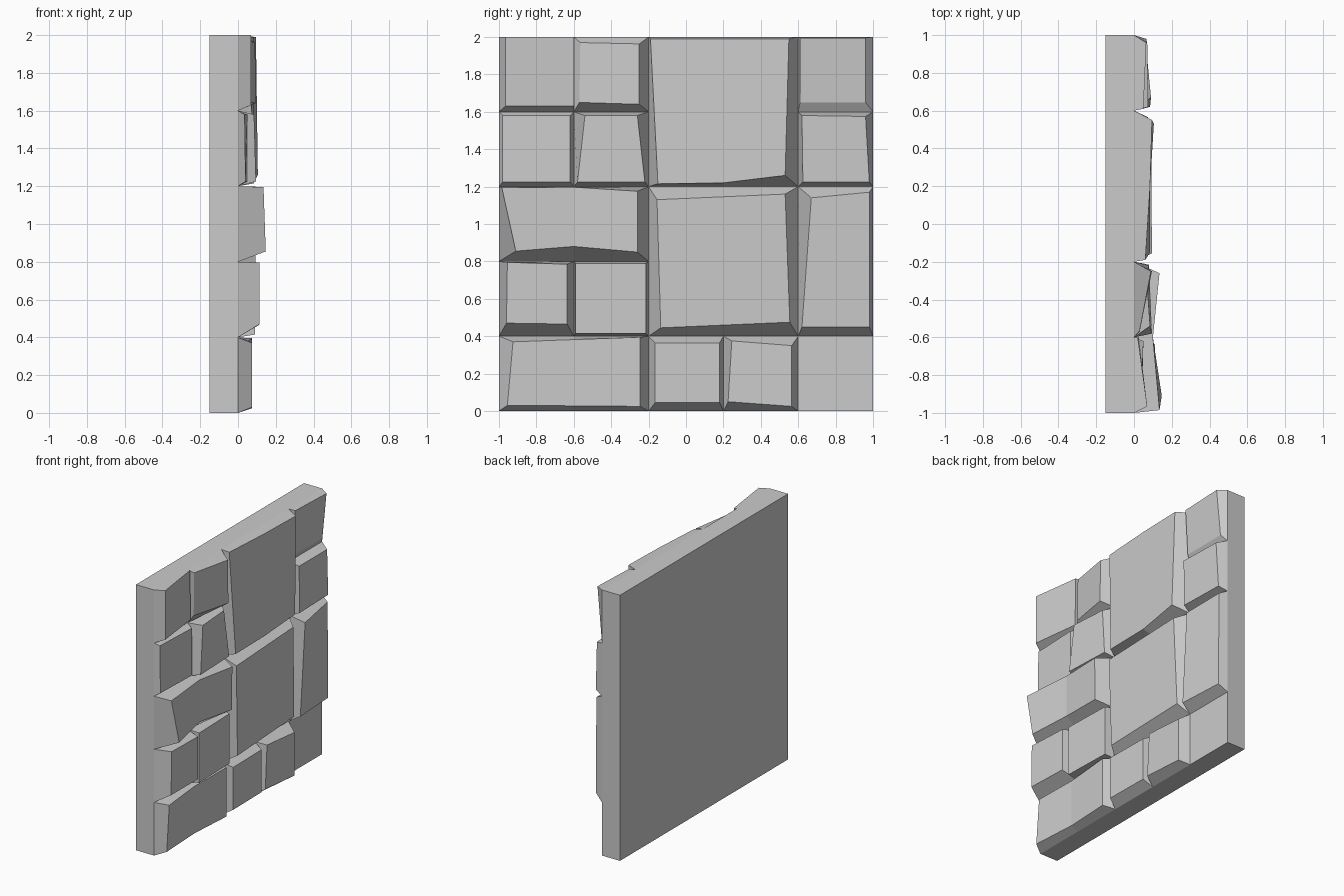
import bpy, bmesh

if "Cube" in bpy.data.objects:
    bpy.data.objects.remove(bpy.data.objects["Cube"])


def finish(bm, name):
    me = bpy.data.meshes.new(name)
    bm.to_mesh(me)
    bm.free()
    ob = bpy.data.objects.new(name, me)
    bpy.context.collection.objects.link(ob)
    return ob


def stone(name, cell, bl, br, tr, tl, mid=None):
    """Cell = (y0, y1, z0, z1) in 0.4 grid steps from the lower corner.
    Each face corner = (inset y, inset z, height x); mid adds a bend line."""
    y0, y1 = (-1 + 0.4 * c for c in cell[:2])
    z0, z1 = (0.4 * c for c in cell[2:])
    base = [(y0, z0), (y1, z0), (y1, z1), (y0, z1)]
    signs = [(1, 1), (-1, 1), (-1, -1), (1, -1)]
    front = [(h, b[0] + s[0] * iy, b[1] + s[1] * iz)
             for b, s, (iy, iz, h) in zip(base, signs, (bl, br, tr, tl))]
    if mid:
        ym, (low, high, h) = (y0 + y1) / 2, mid
        base[1:1] = [(ym, z0)]
        base[4:4] = [(ym, z1)]
        base = [base[i] for i in (0, 1, 2, 3, 4, 5)]
        front = [front[0], (h, ym, z0 + low), front[1],
                 front[2], (h, ym, z1 - high), front[3]]
    bm = bmesh.new()
    b = [bm.verts.new((0, y, z)) for y, z in base]
    f = [bm.verts.new(p) for p in front]
    n = len(b)
    for i in range(n):
        j = (i + 1) % n
        bm.faces.new((b[i], b[j], f[j], f[i]))
    if mid:
        bm.faces.new((f[0], f[1], f[4], f[5]))
        bm.faces.new((f[1], f[2], f[3], f[4]))
    else:
        bm.faces.new(f)
    return finish(bm, name)


# Backing slab, closed on its front by the stones
bm = bmesh.new()
bmesh.ops.create_cube(bm, size=1)
for v in bm.verts:
    v.co = (-0.075 + v.co.x * 0.15, v.co.y * 2, 1 + v.co.z * 2)
bmesh.ops.delete(bm, geom=[f for f in bm.faces if f.normal.x > 0.5], context='FACES')
finish(bm, "backing_slab")

# Flat bare corner
bm = bmesh.new()
bm.faces.new([bm.verts.new((0, y, z)) for y, z in ((.6, 0), (1, 0), (1, .4), (.6, .4))])
finish(bm, "flat_corner")

# Top course
stone("stone_top_left", (0, 1, 4, 5), (.035, .03, .07), (0, .03, .025), (0, 0, .02), (.035, 0, .07))
stone("stone_top_inner", (1, 2, 4, 5), (.03, .05, .03), (.05, .04, .095), (.05, .037, .09), (.035, .03, .03))
stone("stone_top_big", (2, 4, 3, 5), (.05, .015, .085), (.07, .06, .105), (.05, .01, .095), (.01, .01, .06),
      mid=(.02, .01, .085))
stone("stone_top_right", (4, 5, 4, 5), (.01, .05, .03), (.04, .05, .03), (.04, .005, .065), (.01, .005, .05))

# Second course
stone("stone_upper_left", (0, 1, 3, 4), (.02, .025, .04), (.02, .025, .05), (.02, .02, .05), (.02, .02, .035))
stone("stone_upper_inner", (1, 2, 3, 4), (.02, .025, .095), (.02, .025, .08), (.06, .02, .065), (.06, .02, .085))
stone("stone_upper_right", (4, 5, 3, 4), (.025, .025, .075), (.02, .025, .065), (.04, .025, .07), (.02, .02, .075))

# Middle courses
stone("stone_middle_long", (0, 2, 2, 3), (.09, .055, .147), (.06, .05, .13), (.06, .025, .135), (.015, .005, .135),
      mid=(.08, .003, .10))
stone("stone_middle_big", (2, 4, 1, 3), (.065, .045, .09), (.045, .075, .08), (.07, .04, .09), (.045, .07, .095))
stone("stone_middle_right", (4, 5, 1, 3), (.02, .05, .085), (.02, .05, .065), (.02, .03, .06), (.07, .06, .09))
stone("stone_lower_left", (0, 1, 1, 2), (.04, .07, .115), (.035, .065, .11), (.035, .015, .11), (.045, .005, .115))
stone("stone_lower_inner", (1, 2, 1, 2), (.01, .015, .09), (.015, .015, .08), (.015, .01, .08), (.01, .01, .09))

# Bottom course
stone("stone_bottom_long", (0, 2, 0, 1), (.045, .03, .075), (.045, .025, .075), (.045, .005, .075), (.075, .03, .075),
      mid=(.028, .018, .055))
stone("stone_bottom_middle", (2, 3, 0, 1), (.035, .045, .075), (.02, .045, .07), (.02, .035, .07), (.035, .035, .075))
stone("stone_bottom_inner", (3, 4, 0, 1), (.025, .05, .07), (.035, .025, .075), (.035, .05, .075), (.045, .025, .07))
